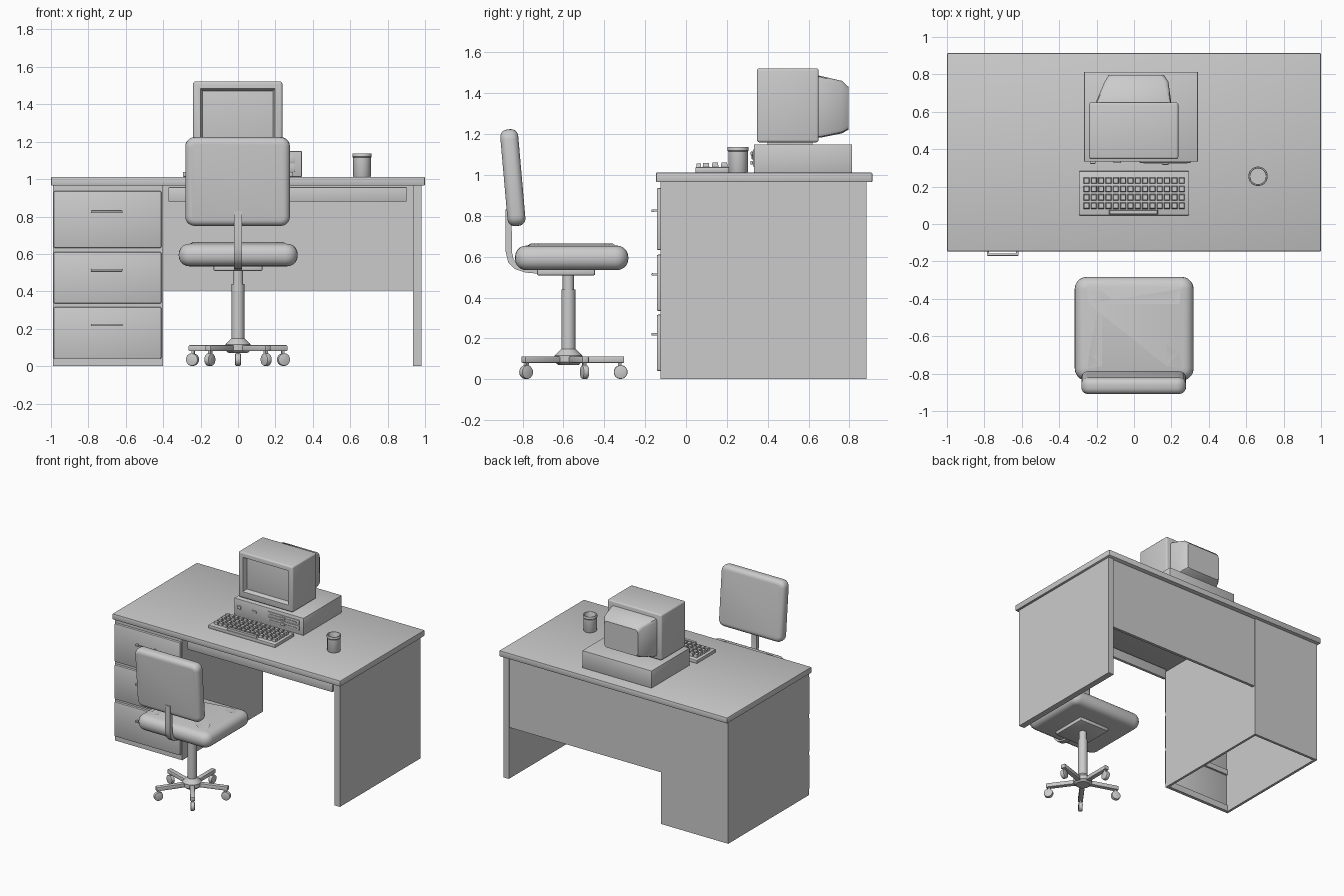
import bpy, bmesh
from math import radians, sin, cos, pi
from mathutils import Matrix, Vector

if "Cube" in bpy.data.objects:
    bpy.data.objects.remove(bpy.data.objects["Cube"])


def finish(bm, name, smooth=True):
    bmesh.ops.recalc_face_normals(bm, faces=bm.faces)
    me = bpy.data.meshes.new(name)
    bm.to_mesh(me)
    bm.free()
    ob = bpy.data.objects.new(name, me)
    bpy.context.collection.objects.link(ob)
    bpy.ops.object.select_all(action='DESELECT')
    ob.select_set(True)
    bpy.context.view_layer.objects.active = ob
    if smooth:
        bpy.ops.object.shade_smooth_by_angle(angle=radians(35))
    return ob


def add_box(bm, x0, x1, y0, y1, z0, z1, taper=0):
    vs = bmesh.ops.create_cube(bm, size=1)['verts']
    for v in vs:
        t = 1 - taper * (v.co.z > 0)
        v.co = Vector(((x0 + x1) / 2 + v.co.x * (x1 - x0) * t,
                       (y0 + y1) / 2 + v.co.y * (y1 - y0) * t,
                       (z0 + z1) / 2 + v.co.z * (z1 - z0)))


def box(name, x0, x1, y0, y1, z0, z1, bevel=0, seg=2):
    bm = bmesh.new()
    add_box(bm, x0, x1, y0, y1, z0, z1)
    if bevel:
        bmesh.ops.bevel(bm, geom=bm.edges[:], offset=bevel, segments=seg,
                        profile=0.5, affect='EDGES')
    return finish(bm, name)


def cushion(name, w, d, h, corner, edge, dome=0):
    """Slab with rounded outline and rolled rims, centred on the origin."""
    bm = bmesh.new()
    add_box(bm, -w / 2, w / 2, -d / 2, d / 2, -h / 2, h / 2)
    up = [e for e in bm.edges if abs(e.verts[0].co.z - e.verts[1].co.z) > h / 2]
    bmesh.ops.bevel(bm, geom=up, offset=corner, segments=5, profile=0.5, affect='EDGES')
    rim = [e for e in bm.edges if abs(e.verts[0].co.z - e.verts[1].co.z) < 1e-5]
    bmesh.ops.bevel(bm, geom=rim, offset=edge, segments=5, profile=0.5, affect='EDGES')
    if dome:
        top = max(bm.faces, key=lambda f: f.calc_center_median().z)
        bmesh.ops.inset_individual(bm, faces=[top], thickness=0.09)
        for v in top.verts:
            v.co.z += dome
    return finish(bm, name)


def lathe(name, profile, x, y, steps=24):
    bm = bmesh.new()
    vs = [bm.verts.new((r, 0, z)) for r, z in profile]
    es = [bm.edges.new(p) for p in zip(vs, vs[1:])]
    bmesh.ops.spin(bm, geom=vs + es, cent=(0, 0, 0), axis=(0, 0, 1),
                   angle=2 * pi, steps=steps)
    bmesh.ops.remove_doubles(bm, verts=bm.verts, dist=1e-5)
    ob = finish(bm, name)
    ob.location = (x, y, 0)
    return ob


# --- Desk -----------------------------------------------------------------
box("desk_top", -1, 1, -0.147, 0.913, 0.965, 1.012, 0.006)
box("right_leg_panel", 0.935, 0.982, -0.125, 0.885, 0, 0.966)
box("modesty_panel", -0.41, 0.94, 0.855, 0.877, 0.405, 0.966)
box("pencil_drawer", -0.372, 0.902, -0.105, -0.083, 0.88, 0.957, 0.003)

# open-bottomed drawer pedestal
box("pedestal_outer_side", -0.99, -0.97, -0.125, 0.885, 0, 0.966)
box("pedestal_inner_side", -0.42, -0.402, -0.125, 0.885, 0, 0.966)
box("pedestal_back", -0.971, -0.419, 0.865, 0.885, 0, 0.966)
for i, (z0, z1) in enumerate([(0, 0.05), (0.305, 0.345), (0.6, 0.64), (0.925, 0.966)]):
    box(f"pedestal_rail_{i}", -0.971, -0.419, -0.125, -0.1, z0, z1)

# drawers with bar handles
for i, (z0, z1, zh) in enumerate([(0.04, 0.316, 0.22), (0.335, 0.61, 0.513), (0.632, 0.936, 0.825)]):
    box(f"drawer_front_{i}", -0.986, -0.41, -0.143, -0.115, z0, z1, 0.007)
    box(f"drawer_handle_{i}", -0.787, -0.617, -0.17, -0.158, zh - 0.006, zh + 0.006, 0.003)
    for s in (-1, 1):
        xc = -0.702 + s * 0.078
        box(f"handle_post_{i}_{s}", xc - 0.006, xc + 0.006, -0.164, -0.14, zh - 0.005, zh + 0.005)

# --- Computer case ----------------------------------------------------------
box("computer_case", -0.267, 0.342, 0.333, 0.813, 1.012, 1.15, 0.004)
for z in (1.06, 1.105):
    box("drive_face", 0.03, 0.305, 0.327, 0.34, z - 0.019, z + 0.019, 0.003)
    box("drive_slot", 0.05, 0.285, 0.323, 0.34, z - 0.004, z + 0.004)
    box("drive_latch", 0.15, 0.185, 0.316, 0.34, z - 0.009, z + 0.009, 0.003)
box("power_button", -0.235, -0.205, 0.322, 0.34, 1.075, 1.1, 0.003)
box("reset_button", -0.11, -0.07, 0.326, 0.34, 1.08, 1.095, 0.002)

# --- Monitor ----------------------------------------------------------------
box("monitor_foot", -0.15, 0.15, 0.4, 0.62, 1.145, 1.17)
bm = bmesh.new()
add_box(bm, -0.24, 0.237, 0.347, 0.65, 1.16, 1.522)
bmesh.ops.bevel(bm, geom=bm.edges[:], offset=0.012, segments=3, profile=0.5, affect='EDGES')
bm.normal_update()
front = min(bm.faces, key=lambda f: f.calc_center_median().y)
# bezel, sloped recess, gently bulging glass
for thick, push in ((0.038, 0), (0.006, 0.012), (0.01, 0.022), (0.05, -0.006)):
    bmesh.ops.inset_individual(bm, faces=[front], thickness=thick)
    for v in front.verts:
        v.co.y += push
        if thick == 0.038 and v.co.z < 1.3:
            v.co.z += 0.012
finish(bm, "monitor_housing")

# tapered tube cover, lofted through rectangular sections
bm = bmesh.new()
sections = [(0.64, -0.2, 0.2, 1.183, 1.487), (0.66, -0.2, 0.198, 1.183, 1.485),
            (0.765, -0.155, 0.182, 1.205, 1.46), (0.797, -0.135, 0.16, 1.222, 1.43)]
rings = [[bm.verts.new(p) for p in ((a, y, c), (b, y, c), (b, y, d), (a, y, d))]
         for y, a, b, c, d in sections]
for r, s in zip(rings, rings[1:]):
    for i in range(4):
        j = (i + 1) % 4
        bm.faces.new((r[i], r[j], s[j], s[i]))
bm.faces.new(rings[0])
bm.faces.new(rings[-1])
long_edges = [e for e in bm.edges if abs(e.verts[0].co.y - e.verts[1].co.y) > 0.01]
bmesh.ops.bevel(bm, geom=long_edges, offset=0.02, segments=2, profile=0.5, affect='EDGES')
finish(bm, "monitor_back")

# --- Keyboard ---------------------------------------------------------------
box("keyboard_base", -0.294, 0.294, 0.046, 0.283, 1.012, 1.038, 0.004)
bm = bmesh.new()
for row in range(4):
    for col in range(14):
        x, y = -0.254 + col * 0.0392, 0.098 + row * 0.0447
        add_box(bm, x - 0.016, x + 0.016, y - 0.017, y + 0.017, 1.035, 1.058 + row * 0.002, 0.2)
add_box(bm, -0.135, 0.13, 0.052, 0.074, 1.035, 1.056, 0.06)
finish(bm, "keyboard_keys", False)

# --- Mug --------------------------------------------------------------------
lathe("mug", [(0, 1.012), (0.046, 1.012), (0.048, 1.016), (0.048, 1.115), (0.052, 1.12),
              (0.052, 1.134), (0.05, 1.138), (0.044, 1.138), (0.042, 1.134),
              (0.042, 1.025), (0, 1.025)], 0.663, 0.255)

# --- Chair ------------------------------------------------------------------
CY = -0.576
seat = cushion("seat", 0.636, 0.555, 0.12, 0.065, 0.055, 0.01)
seat.location = (0.001, -0.56, 0.594)
back = cushion("backrest", 0.56, 0.475, 0.088, 0.05, 0.035)
back.location = (-0.002, -0.848, 0.987)
back.rotation_euler.x = radians(90 + 5)
box("seat_plate", -0.13, 0.13, -0.73, -0.445, 0.508, 0.545, 0.008)

# bent flat bar carrying the backrest
path = [(-0.87, 0.83), (-0.868, 0.7), (-0.868, 0.625), (-0.858, 0.58),
        (-0.83, 0.552), (-0.785, 0.537), (-0.7, 0.53)]
bm = bmesh.new()
rings = []
for i, p in enumerate(path):
    a, b = Vector(path[max(i - 1, 0)]), Vector(path[min(i + 1, len(path) - 1)])
    t = (b - a).normalized() * 0.015
    n = Vector((-t.y, t.x))
    rings.append([bm.verts.new((x, p[0] + s * n.x, p[1] + s * n.y))
                  for x, s in ((-0.021, -1), (0.021, -1), (0.021, 1), (-0.021, 1))])
for r, s in zip(rings, rings[1:]):
    for i in range(4):
        j = (i + 1) % 4
        bm.faces.new((r[i], r[j], s[j], s[i]))
bm.faces.new(rings[0])
bm.faces.new(rings[-1])
finish(bm, "back_support_bar")

# gas column and hub
lathe("column_piston", [(0, 0.42), (0.028, 0.42), (0.028, 0.515), (0, 0.515)], 0, CY)
lathe("column_sleeve", [(0, 0.1), (0.034, 0.1), (0.034, 0.44), (0, 0.44)], 0, CY)
lathe("base_hub", [(0, 0.07), (0.05, 0.07), (0.068, 0.085), (0.068, 0.115),
                   (0.036, 0.148), (0, 0.148)], 0, CY)

# five spokes, each with a caster wheel
for k in range(5):
    turn = k * 2 * pi / 5
    parts = [box(f"base_spoke_{k}", -0.018, 0.018, 0.03, 0.273, 0.08, 0.112, 0.005)]
    bm = bmesh.new()
    bmesh.ops.create_cone(bm, cap_ends=True, segments=20, radius1=0.034, radius2=0.034, depth=0.03,
                          matrix=Matrix.Translation((0, 0.256, 0.035)) @ Matrix.Rotation(pi / 2, 4, 'Y'))
    rim = [e for e in bm.edges if abs(e.verts[0].co.x - e.verts[1].co.x) < 1e-5]
    bmesh.ops.bevel(bm, geom=rim, offset=0.006, segments=2, profile=0.5, affect='EDGES')
    parts.append(finish(bm, f"caster_wheel_{k}"))
    parts.append(box(f"caster_stem_{k}", -0.008, 0.008, 0.244, 0.26, 0.05, 0.09))
    for ob in parts:
        ob.rotation_euler.z = turn
        ob.location = (0, CY, 0)
